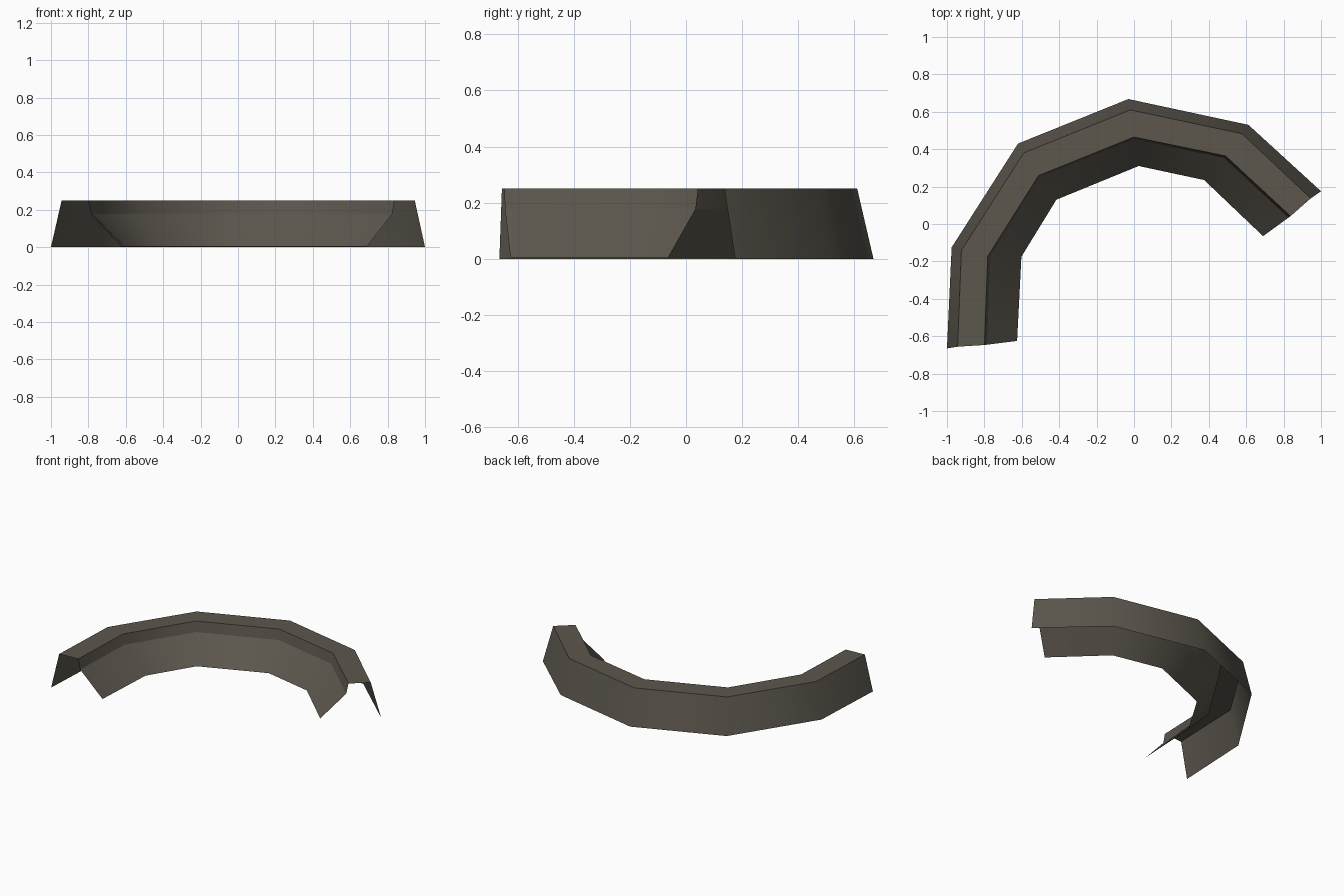
import bpy, bmesh
from mathutils import Vector

if "Cube" in bpy.data.objects:
    bpy.data.objects.remove(bpy.data.objects["Cube"])

# Colour
stone = bpy.data.materials.new("dark_stone")
stone.diffuse_color = (0.107, 0.095, 0.075, 1)
stone.use_nodes = True
stone.node_tree.nodes["Principled BSDF"].inputs["Base Color"].default_value = stone.diffuse_color

# Plan paths of the curved wall, from the left end round to the right end
outer_base = [(-1, -.665), (-.975, -.125), (-.62, .43), (-.03, .668), (.612, .53), (1, .175)]
outer_rim = [(-.943, -.656), (-.923, -.142), (-.59, .38), (-.02, .61), (.577, .483), (.945, .137)]
inner_rim = [(-.80, -.647), (-.782, -.172), (-.51, .259), (0, .465), (.49, .364), (.837, .042)]
inner_base = [(-.625, -.625), (-.602, -.175), (-.415, .13), (.025, .31), (.375, .235), (.69, -.065)]


def rail(path, z):
    return [Vector((x, y, z)) for x, y in path]


# Profile rails: outer wall, flat top, short drop, sloping inner wall (open below and at the ends)
rim, foot = rail(inner_rim, .25), rail(inner_base, .004)
ledge = []
for a, b in zip(rim, foot):
    p = a.lerp(b, .08)
    p.z = .178
    ledge.append(p)
rails = [rail(outer_base, 0), rail(outer_rim, .25), rim, ledge, foot]

bm = bmesh.new()
rows = [[bm.verts.new(p) for p in r] for r in rails]
for r0, r1 in zip(rows, rows[1:]):
    for i in range(len(r0) - 1):
        f = bm.faces.new((r0[i], r1[i], r1[i + 1], r0[i + 1]))
        f.smooth = True
# Long edges stay crisp, while the wall shades smoothly round the bend
for row in rows[1:4]:
    for a, b in zip(row, row[1:]):
        bm.edges.get((a, b)).smooth = False
bm.normal_update()
top = bm.edges.get((rows[1][2], rows[2][2])).link_faces[0]
if top.normal.z < 0:
    bmesh.ops.reverse_faces(bm, faces=bm.faces[:])

mesh = bpy.data.meshes.new("curved_wall")
bm.to_mesh(mesh)
bm.free()
mesh.materials.append(stone)
wall = bpy.data.objects.new("curved_wall", mesh)
bpy.context.collection.objects.link(wall)
